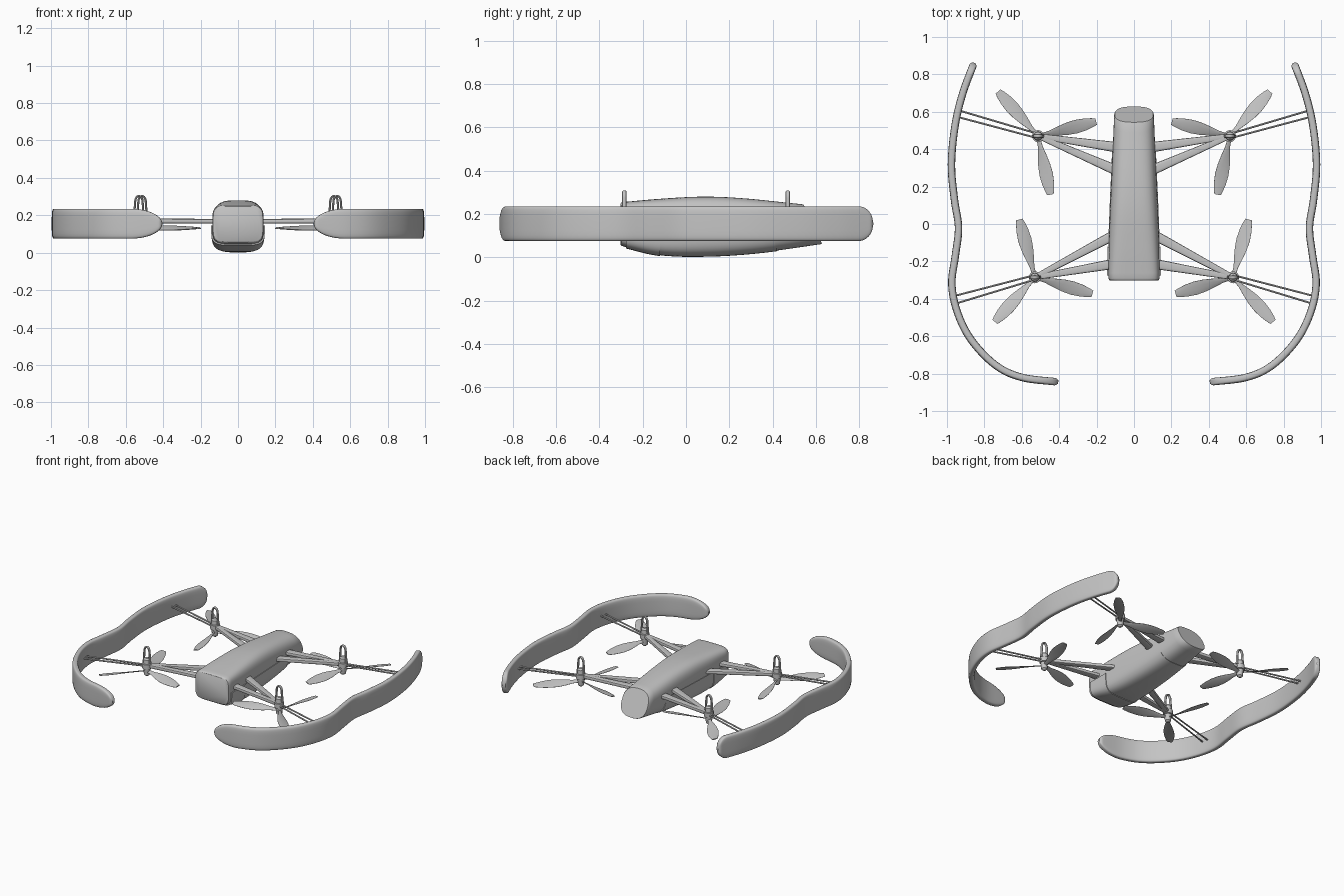
import bpy, bmesh, math
from mathutils import Vector

cube = bpy.data.objects.get("Cube")
if cube:
    bpy.data.objects.remove(cube, do_unlink=True)

grey = bpy.data.materials.new("light_grey")
grey.use_nodes = True
grey.diffuse_color = (0.55, 0.55, 0.55, 1)
grey.node_tree.nodes["Principled BSDF"].inputs["Base Color"].default_value = (0.55, 0.55, 0.55, 1)
UP = Vector((0, 0, 1))


def loft(name, rings, mirror=True, angle=35):
    """Skin a row of equal-sized rings and cap both ends."""
    bm = bmesh.new()
    rows = [[bm.verts.new(p) for p in ring] for ring in rings]
    n = len(rows[0])
    for a, b in zip(rows, rows[1:]):
        for i in range(n):
            j = (i + 1) % n
            bm.faces.new((a[i], a[j], b[j], b[i]))
    bm.faces.new(rows[0])
    bm.faces.new(rows[-1])
    bmesh.ops.recalc_face_normals(bm, faces=bm.faces)
    mesh = bpy.data.meshes.new(name)
    bm.to_mesh(mesh)
    bm.free()
    mesh.materials.append(grey)
    ob = bpy.data.objects.new(name, mesh)
    bpy.context.collection.objects.link(ob)
    bpy.ops.object.select_all(action="DESELECT")
    ob.select_set(True)
    bpy.context.view_layer.objects.active = ob
    bpy.ops.object.shade_smooth_by_angle(angle=math.radians(angle))
    if mirror:
        ob.modifiers.new("mirror", "MIRROR")
    return ob


def oval(w, h, n=12, power=2.0, twist=0.0):
    """Superellipse section; a higher power is squarer."""
    pts = []
    for i in range(n):
        a = 2 * math.pi * (i + 0.5) / n
        c, s = math.cos(a), math.sin(a)
        u = w * math.copysign(abs(c) ** (2 / power), c)
        v = h * math.copysign(abs(s) ** (2 / power), s)
        ct, st = math.cos(twist), math.sin(twist)
        pts.append((u * ct - v * st, u * st + v * ct))
    return pts


def sweep(name, path, sections, axis=UP, **kw):
    """Carry one section per path point, with its v direction along axis."""
    rings = []
    for i, p in enumerate(path):
        t = (path[min(i + 1, len(path) - 1)] - path[max(i - 1, 0)]).normalized()
        side = t.cross(axis).normalized()
        rings.append([p + side * u + axis * v for u, v in sections[i]])
    return loft(name, rings, **kw)


def catmull(points, t):
    """Smooth path through the points, t from 0 to 1."""
    f = t * (len(points) - 1)
    i = min(int(f), len(points) - 2)
    f -= i
    b, c = points[i], points[i + 1]
    a = points[i - 1] if i else b * 2 - c
    d = points[i + 2] if i + 2 < len(points) else c * 2 - b
    return 0.5 * (2 * b + (c - a) * f + (2 * a - 5 * b + 4 * c - d) * f ** 2
                  + (3 * b - a - 3 * c + d) * f ** 3)


# Body: y, half width, bottom, top, squareness
stations = [Vector(s) for s in [
    (-0.29, 0.137, 0.05, 0.255, 5.0), (-0.12, 0.135, 0.012, 0.27, 4.2),
    (0.08, 0.128, 0.005, 0.28, 3.6), (0.3, 0.118, 0.02, 0.272, 3.2),
    (0.58, 0.106, 0.06, 0.245, 2.6)]]


def body_ring(t, shrink=1.0, shift=0.0, grow=0.0):
    y, w, lo, hi, power = catmull(stations, t)
    mid, half = (lo + hi) / 2, (hi - lo) / 2
    slant = 0.47 * max(0, t - 0.5) * 2      # rear end leans forward at the top
    return [Vector((u, y + shift - slant * v, mid + v))
            for u, v in oval((w + grow) * shrink, (half + grow) * shrink, 48, power)]


rings = [body_ring(0, 0.92, -0.013), body_ring(0, 0.97, -0.009)]
rings += [body_ring(i / 24) for i in range(25)]
rings += [body_ring(1, 0.97, 0.006)]
loft("body", rings, mirror=False)

# Lower shell, slightly proud of the body, and the thicker battery cover in front
def lower(t, grow):
    ring = body_ring(t, grow=grow)
    for p in ring:
        p.z = min(p.z, 0.145)
    return ring


loft("lower_shell", [lower(0.03 + 0.8 * i / 16, 0.003) for i in range(17)], mirror=False)
loft("battery_cover", [lower(0.02 + 0.23 * i / 8, 0.007) for i in range(9)], mirror=False)

# Side guards: wavy upright bands with rounded ends
guard = [Vector((x, y, 0.155)) for x, y in [
    (0.855, 0.862), (0.915, 0.7), (0.956, 0.53), (0.976, 0.32), (0.96, 0.13),
    (0.938, -0.02), (0.955, -0.17), (0.974, -0.32), (0.945, -0.47),
    (0.87, -0.62), (0.74, -0.755), (0.6, -0.82), (0.405, -0.845)]]
count = 90
path = [catmull(guard, 0.5 - 0.5 * math.cos(math.pi * i / count)) for i in range(count + 1)]
length = [0.0]
for a, b in zip(path, path[1:]):
    length.append(length[-1] + (b - a).length)


def end_scale(d, reach):
    k = max(0.0, 1 - d / reach)
    return max(0.08, math.sqrt(1 - k * k))


sections = []
for d in length:
    h = end_scale(d, 0.07) * end_scale(length[-1] - d, 0.17)
    w = end_scale(d, 0.02) * end_scale(length[-1] - d, 0.02)
    sections.append(oval(0.02 * max(w, 0.5), 0.08 * h, 24, 4.5))
sweep("side_guard", path, sections, angle=50)

# Rotor blade: distance from hub, half chord, pitch in degrees
blade = [(0.015, 0.012, 30), (0.06, 0.015, 28), (0.11, 0.027, 25), (0.16, 0.036, 21),
         (0.21, 0.039, 17), (0.26, 0.034, 14), (0.3, 0.025, 12), (0.32, 0.018, 11)]


def round_part(name, centre, profile, n=20):
    loft(name, [[centre + Vector((r * math.cos(2 * math.pi * i / n),
                                  r * math.sin(2 * math.pi * i / n), z))
                 for i in range(n)] for r, z in profile])


def rotor_unit(label, x, y, angles, roots, tips):
    hub = Vector((x, y, 0))
    # Motor with a collar
    round_part(label + "_motor", hub, [(0.008, 0.095), (0.02, 0.105), (0.024, 0.15),
               (0.032, 0.152), (0.032, 0.185), (0.024, 0.187), (0.022, 0.215), (0.012, 0.225)])
    # Loop standing on the motor
    arch = []
    for i in range(17):
        a = math.pi * i / 16
        arch.append(hub + Vector((0.02 * math.cos(a), 0, 0.27 + 0.033 * math.sin(a))))
    arch = [hub + Vector((0.026, 0, 0.19))] + arch + [hub + Vector((-0.026, 0, 0.19))]
    sweep(label + "_motor_loop", arch, [oval(0.006, 0.01, 10)] * len(arch), Vector((0, 1, 0)))
    # Blades
    for k, deg in enumerate(angles):
        a = math.radians(deg)
        out = Vector((math.cos(a), math.sin(a), 0))
        sweep(f"{label}_blade_{k + 1}", [hub + out * r + UP * 0.132 for r, c, p in blade],
              [oval(c, 0.0035, 12, 2, math.radians(p)) for r, c, p in blade])
    # Two tapered arms to the body
    for k, ry in enumerate(roots):
        sweep(f"{label}_arm_{k + 1}", [Vector((0.09, ry, 0.168)), hub + UP * 0.17],
              [oval(0.028, 0.013, 16, 4), oval(0.014, 0.013, 16, 4)])
    # Two thin rods to the guard
    for k, (tx, ty) in enumerate(tips):
        offset = Vector((0, 0.012 * (1 if k == 0 else -1), 0.168))
        sweep(f"{label}_rod_{k + 1}", [hub + offset, Vector((tx, ty, 0.16))],
              [oval(0.0055, 0.0055, 8)] * 2)


rotor_unit("rear", 0.513, 0.47, (48, 166, 258), (0.41, 0.285), ((0.945, 0.61), (0.952, 0.575)))
rotor_unit("front", 0.53, -0.285, (75, 196, 312), (-0.05, -0.21), ((0.962, -0.385), (0.952, -0.425)))
